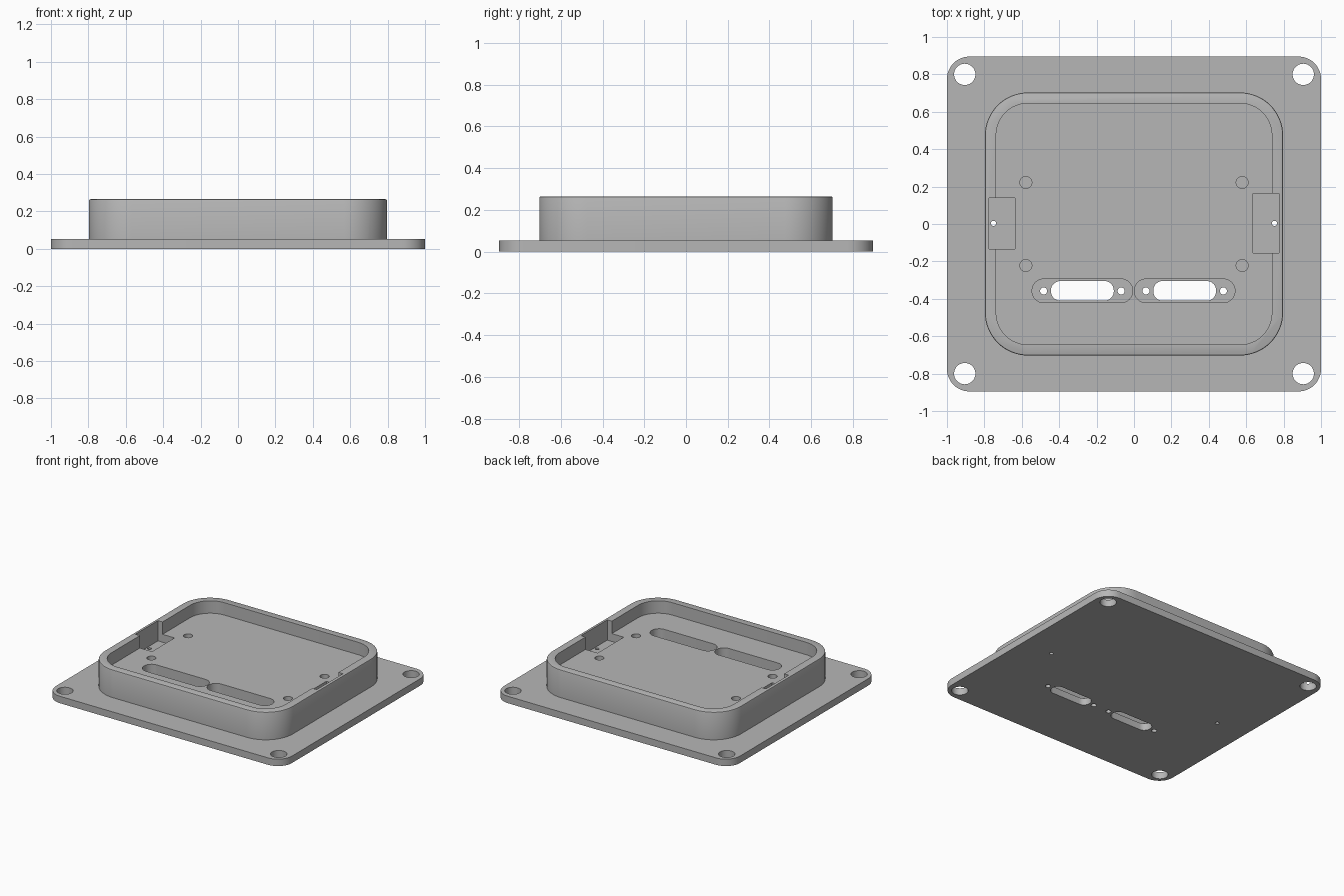
import bpy, bmesh, math

cube = bpy.data.objects.get("Cube")
if cube:
    bpy.data.objects.remove(cube, do_unlink=True)

PLATE_TOP, FLOOR, RIM_TOP = 0.053, 0.17, 0.265

grey = bpy.data.materials.new("plain_grey")
grey.use_nodes = True
grey.diffuse_color = (0.47, 0.47, 0.47, 1)
grey.node_tree.nodes["Principled BSDF"].inputs["Base Color"].default_value = (0.47, 0.47, 0.47, 1)


def rounded_block(name, x0, x1, y0, y1, z0, z1, r, steps=12, fillet=0.0):
    """Upright prism with a rounded rectangle outline."""
    corners = [(x1 - r, y1 - r), (x0 + r, y1 - r), (x0 + r, y0 + r), (x1 - r, y0 + r)]
    bm = bmesh.new()
    verts = []
    for q, (cx, cy) in enumerate(corners):
        for i in range(steps + 1 if r else 1):
            a = math.pi / 2 * (q + i / steps)
            verts.append(bm.verts.new((cx + r * math.cos(a), cy + r * math.sin(a), z0)))
    bmesh.ops.remove_doubles(bm, verts=verts, dist=1e-5)
    bm.verts.ensure_lookup_table()
    base = bm.faces.new(bm.verts[:])
    top = bmesh.ops.extrude_face_region(bm, geom=[base])["geom"]
    bmesh.ops.translate(bm, vec=(0, 0, z1 - z0),
                        verts=[v for v in top if isinstance(v, bmesh.types.BMVert)])
    bmesh.ops.recalc_face_normals(bm, faces=bm.faces[:])
    if fillet:
        rim = [e for e in bm.edges if all(v.co.z > z1 - 1e-4 for v in e.verts)]
        bmesh.ops.bevel(bm, geom=rim, offset=fillet, segments=2, profile=0.5, affect='EDGES')
    mesh = bpy.data.meshes.new(name)
    bm.to_mesh(mesh)
    bm.free()
    mesh.materials.append(grey)
    obj = bpy.data.objects.new(name, mesh)
    bpy.context.collection.objects.link(obj)
    return obj


def round_hole(name, x, y, z0, z1, r, steps=8):
    return rounded_block(name, x - r, x + r, y - r, y + r, z0, z1, r, steps)


def combine(target, tool, operation='DIFFERENCE'):
    mod = target.modifiers.new(tool.name, 'BOOLEAN')
    mod.operation = operation
    mod.solver = 'EXACT'
    mod.object = tool
    bpy.context.view_layer.objects.active = target
    bpy.ops.object.modifier_apply(modifier=mod.name)
    bpy.data.objects.remove(tool, do_unlink=True)


# Flange plate with the raised box on top
body = rounded_block("flanged_housing", -1, 1, -0.895, 0.895, 0, PLATE_TOP, 0.12)
combine(body, rounded_block("raised_box", -0.797, 0.797, -0.703, 0.703, 0.02, RIM_TOP,
                            0.23, 16, fillet=0.008), 'UNION')

# Shallow tray inside the rim
combine(body, rounded_block("tray_cut", -0.737, 0.737, -0.645, 0.645, FLOOR, 0.4, 0.17, 16))

# Mounting holes and blind floor holes
for sx in (-1, 1):
    for sy in (-1, 1):
        combine(body, round_hole("mounting_hole", sx * 0.905, sy * 0.8, -0.1, 0.2, 0.057, 10))
        combine(body, round_hole("blind_hole", sx * 0.578, sy * 0.222, 0.08, 0.3, 0.032))

# Side pockets notched into the rim, each with a small drain hole
for side, low, high in ((-1, -0.133, 0.14), (1, -0.155, 0.162)):
    x0, x1 = sorted((side * 0.635, side * 0.775))
    combine(body, rounded_block("pocket_cut", x0, x1, low, high, 0.11, 0.4, 0))
    combine(body, round_hole("pin_hole", side * 0.751, 0.003, -0.1, 0.2, 0.014, 4))

# Connector recesses, through slots and screw holes
for cx in (-0.276, 0.271):
    combine(body, rounded_block("recess_cut", cx - 0.269, cx + 0.269, -0.421, -0.294,
                                PLATE_TOP, 0.4, 0.063))
    combine(body, rounded_block("slot_cut", cx - 0.168, cx + 0.168, -0.41, -0.305,
                                -0.1, 0.2, 0.05, 8))
    for dx in (-0.207, 0.207):
        combine(body, round_hole("screw_hole", cx + dx, -0.358, -0.1, 0.2, 0.019, 5))

# Smooth curved walls, sharp edges kept
bpy.ops.object.select_all(action='DESELECT')
body.select_set(True)
bpy.context.view_layer.objects.active = body
bpy.ops.object.shade_smooth_by_angle(angle=math.radians(30))
